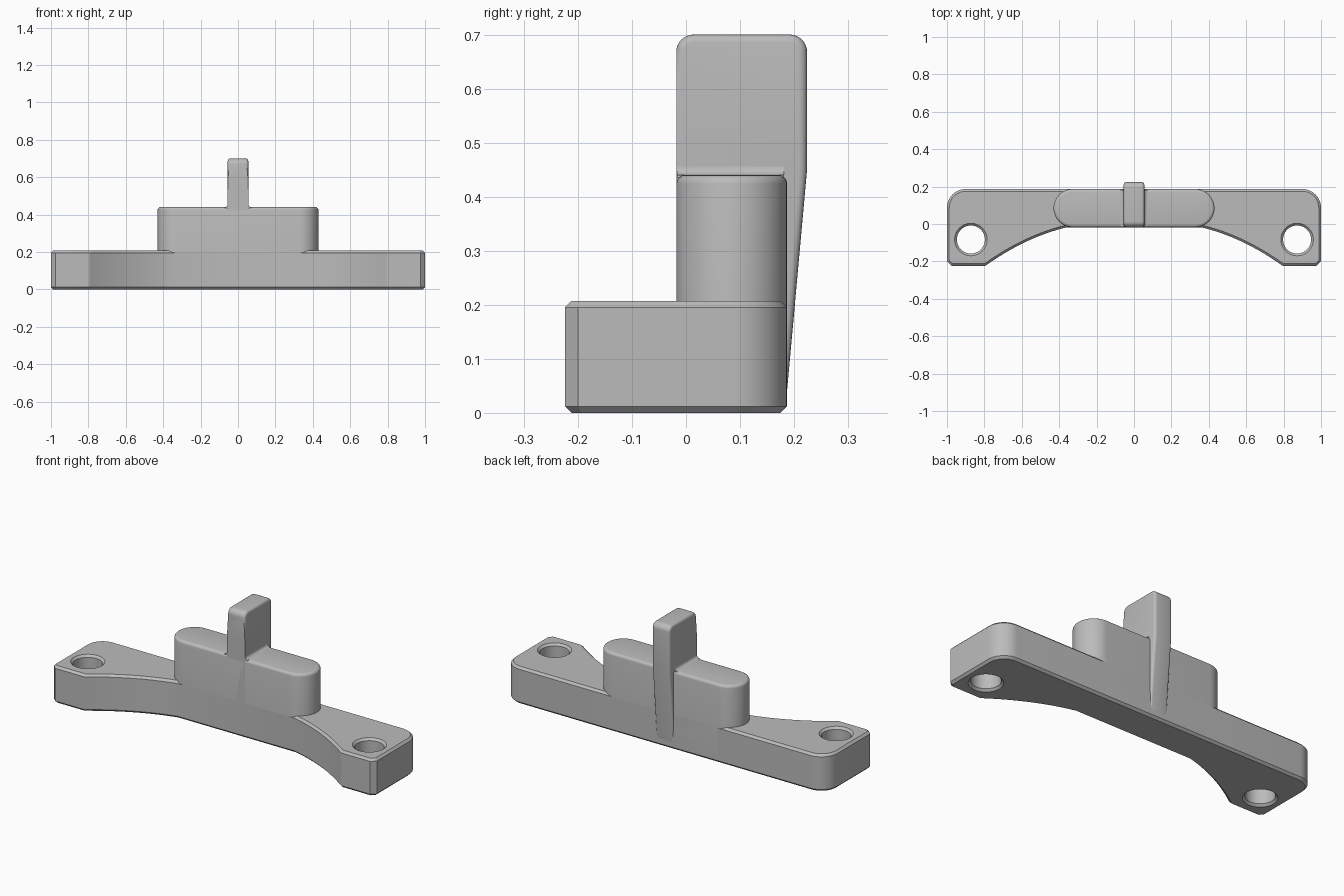
import bpy, bmesh
from math import sin, cos, pi, radians
from mathutils import Vector

if "Cube" in bpy.data.objects:
    bpy.data.objects.remove(bpy.data.objects["Cube"])

grey = bpy.data.materials.new("plain grey")
grey.use_nodes = True
colour = (0.5, 0.5, 0.5, 1)
grey.diffuse_color = colour
grey.node_tree.nodes["Principled BSDF"].inputs["Base Color"].default_value = colour

FRONT, BACK = -0.018, 0.187
BASE_TOP, TOWER_TOP, FIN_TOP = 0.207, 0.44, 0.70
EDGE = 0.012


def arc(cx, cy, r, start, end, n=10):
    steps = [radians(start + (end - start) * i / n) for i in range(n + 1)]
    return [(cx + r * cos(a), cy + r * sin(a)) for a in steps]


def prism(name, profile, low, high, axis="z", bevel=None, width=EDGE, segments=1):
    """Extrude a 2D profile along an axis and bevel the edges chosen by a rule."""
    place = {"z": lambda u, v, w: (u, v, w),
             "x": lambda u, v, w: (w, u, v),
             "y": lambda u, v, w: (u, w, v)}[axis]
    bm = bmesh.new()
    face = bm.faces.new([bm.verts.new(place(u, v, low)) for u, v in profile])
    new = bmesh.ops.extrude_face_region(bm, geom=[face])["geom"]
    shift = Vector(place(0, 0, high - low))
    bmesh.ops.translate(bm, vec=shift, verts=[g for g in new if isinstance(g, bmesh.types.BMVert)])
    bmesh.ops.recalc_face_normals(bm, faces=bm.faces)
    if bevel:
        edges = [e for e in bm.edges if bevel(e, (e.verts[0].co + e.verts[1].co) / 2)]
        bmesh.ops.bevel(bm, geom=edges, offset=width, segments=segments,
                        profile=0.5, affect="EDGES")
    mesh = bpy.data.meshes.new(name)
    bm.to_mesh(mesh)
    bm.free()
    mesh.materials.append(grey)
    obj = bpy.data.objects.new(name, mesh)
    bpy.context.collection.objects.link(obj)
    return obj


def activate(obj):
    bpy.ops.object.select_all(action="DESELECT")
    obj.select_set(True)
    bpy.context.view_layer.objects.active = obj


def flat_edge(e):
    return abs(e.verts[0].co.z - e.verts[1].co.z) < 1e-5


# Base plate: curved front, rounded back corners, clipped front corners
p0, p1, p2 = Vector((0.36, FRONT)), Vector((0.58, -0.07)), Vector((0.795, -0.224))
half = []
for i in range(15):
    t = i / 14
    half.append(tuple(p0 * (1 - t) ** 2 + p1 * 2 * t * (1 - t) + p2 * t * t))
half += [(0.975, -0.224), (1, -0.2)]
half += arc(0.9, BACK - 0.1, 0.1, 0, 90)
outline = half + [(-x, y) for x, y in reversed(half)]
base = prism("base_plate", outline, 0, BASE_TOP, bevel=lambda e, m: flat_edge(e))

# Chamfered mounting holes
for side in (-1, 1):
    bm = bmesh.new()
    rings = []
    r = 0.075
    for z, rad in ((-0.01, r + 0.022), (EDGE, r), (BASE_TOP - EDGE, r), (BASE_TOP + 0.01, r + 0.022)):
        rings.append([bm.verts.new((side * 0.872 + x, y - 0.083, z))
                      for x, y in arc(0, 0, rad, 0, 360, 48)[:-1]])
    for a, b in zip(rings, rings[1:]):
        for i in range(48):
            j = (i + 1) % 48
            bm.faces.new((a[i], a[j], b[j], b[i]))
    bm.faces.new(rings[0])
    bm.faces.new(rings[-1])
    bmesh.ops.recalc_face_normals(bm, faces=bm.faces)
    mesh = bpy.data.meshes.new("hole_cutter")
    bm.to_mesh(mesh)
    bm.free()
    mesh.materials.append(grey)
    cutter = bpy.data.objects.new("hole_cutter", mesh)
    cutter.hide_render = True
    bpy.context.collection.objects.link(cutter)
    cut = base.modifiers.new("hole", "BOOLEAN")
    cut.operation = "DIFFERENCE"
    cut.solver = "EXACT"
    cut.object = cutter
    activate(base)
    bpy.ops.object.modifier_apply(modifier=cut.name)
    bpy.data.objects.remove(cutter)

# Tower: upright slot shape with a softened top rim
rad = (BACK - FRONT) / 2
mid = (BACK + FRONT) / 2
slot = arc(0.43 - rad, mid, rad, -90, 90, 24) + arc(rad - 0.43, mid, rad, 90, 270, 24)
tower = prism("tower", slot, 0.02, TOWER_TOP, width=0.016, segments=4,
              bevel=lambda e, m: flat_edge(e) and m.z > 0.4)

# Fin: upright tab with a tapering back rib
R = 0.032
FIN_BACK, HALF = 0.224, 0.055
fin_profile = [(FRONT, 0.05), (0.1, 0.03), (BACK - 0.001, 0.03), (FIN_BACK, TOWER_TOP + 0.01)]
fin_profile += arc(FIN_BACK - R, FIN_TOP - R, R, 0, 90, 8)
fin_profile += arc(FRONT + R, FIN_TOP - R, R, 90, 180, 8)
fin = prism("fin", fin_profile, -HALF, HALF, "x", width=0.014, segments=4,
            bevel=lambda e, m: abs(m.x) > 0.05 and (m.z > 0.66 or m.y > 0.19))

# Small fillets where the fin meets the tower
F = 0.016
parts = [base, tower, fin]
for side, label in ((1, "left"), (-1, "right")):
    curve = arc(HALF + F, TOWER_TOP + F, F, 180, 270, 6)
    section = [(HALF - 0.01, TOWER_TOP + F)] + curve
    section += [(HALF + F, TOWER_TOP - 0.005), (HALF - 0.01, TOWER_TOP - 0.005)]
    parts.append(prism(label + "_fin_fillet", [(side * x, z) for x, z in section],
                       FRONT + 0.001, BACK - 0.006, "y"))

for part in parts:
    activate(part)
    bpy.ops.object.shade_smooth_by_angle(angle=radians(30))
